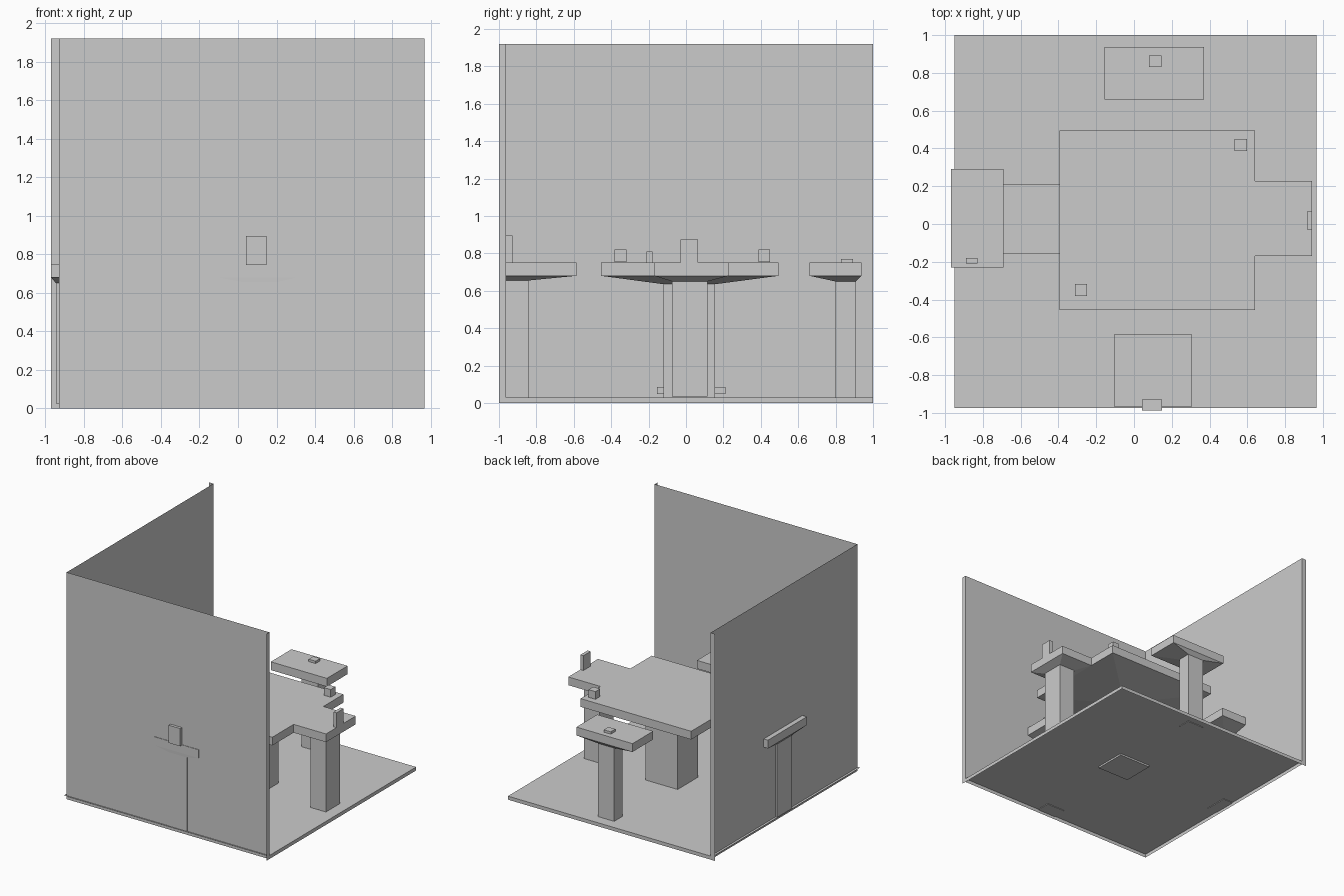
import bpy, bmesh

if "Cube" in bpy.data.objects:
    bpy.data.objects.remove(bpy.data.objects["Cube"])


def mesh_object(name, bm):
    bmesh.ops.recalc_face_normals(bm, faces=bm.faces)
    me = bpy.data.meshes.new(name)
    bm.to_mesh(me)
    bm.free()
    ob = bpy.data.objects.new(name, me)
    bpy.context.collection.objects.link(ob)
    return ob


def ring(bm, x, y, z):
    return [bm.verts.new((x[i], y[j], z)) for i, j in ((0, 0), (1, 0), (1, 1), (0, 1))]


def loft(name, sections):
    """Stack rectangular sections (x range, y range, z) into a closed solid."""
    bm = bmesh.new()
    rings = [ring(bm, *s) for s in sections]
    for a, b in zip(rings, rings[1:]):
        for i in range(4):
            j = (i + 1) % 4
            bm.faces.new((a[i], a[j], b[j], b[i]))
    bm.faces.new(rings[0])
    bm.faces.new(rings[-1])
    return mesh_object(name, bm)


def box(name, x, y, z):
    return loft(name, [(x, y, z[0]), (x, y, z[1])])


def pedestal_table(name, x, y, leg_x, leg_y, neck, foot):
    # slab top, shallow tapered underside, square leg
    loft(name, [(leg_x, leg_y, foot), (leg_x, leg_y, neck), (x, y, 0.68), (x, y, 0.75)])


def quad(bm, x, y, z):
    """Rectangle; exactly one of the ranges is a single number."""
    if not isinstance(z, tuple):
        pts = [(x[0], y[0], z), (x[1], y[0], z), (x[1], y[1], z), (x[0], y[1], z)]
    elif not isinstance(y, tuple):
        pts = [(x[0], y, z[0]), (x[1], y, z[0]), (x[1], y, z[1]), (x[0], y, z[1])]
    else:
        pts = [(x, y[0], z[0]), (x, y[1], z[0]), (x, y[1], z[1]), (x, y[0], z[1])]
    bm.faces.new([bm.verts.new(p) for p in pts])


def sheet(name, *quads):
    bm = bmesh.new()
    for q in quads:
        quad(bm, *q)
    mesh_object(name, bm)


# Open room shell: inner faces with end caps, no outer faces
H = 1.92
sheet("floor",
      ((-0.95, 0.967), (-0.973, 1.0), 0.03),
      (0.967, (-1.0, 1.0), (0.0, 0.03)),
      ((-0.97, 0.967), 1.0, (0.0, 0.03)))
sheet("front_wall",
      ((-0.93, 0.967), -0.963, (0.0, H)),
      (0.967, (-1.0, -0.963), (0.0, H)))
sheet("left_wall",
      (-0.93, (-0.963, 1.0), (0.0, H)),
      ((-0.97, -0.93), 1.0, (0.0, H)))

# Tables: top x, top y, leg x, leg y, neck height, foot height
tables = {
    "center_table": ((-0.395, 0.64), (-0.455, 0.495), (-0.03, 0.27), (-0.12, 0.155), 0.635, 0.015),
    "right_table": ((0.64, 0.943), (-0.17, 0.227), (0.73, 0.876), (-0.075, 0.115), 0.65, 0.035),
    "left_table": ((-0.97, -0.69), (-0.23, 0.29), (-0.945, -0.835), (-0.07, 0.13), 0.65, 0.025),
    "back_table": ((-0.155, 0.37), (0.66, 0.937), (0.037, 0.19), (0.798, 0.908), 0.65, 0.025),
    "front_table": ((-0.105, 0.307), (-0.967, -0.585), (0.03, 0.2), (-0.966, -0.843), 0.655, 0.025),
}
for name, spec in tables.items():
    pedestal_table(name, *spec)

# Low step between the left and centre tables
box("low_step", (-0.71, -0.38), (-0.155, 0.21), (0.048, 0.085))

# Small blocks on the table tops
box("left_block", (-0.89, -0.828), (-0.21, -0.18), (0.75, 0.81))
box("right_block", (0.915, 0.943), (-0.03, 0.065), (0.75, 0.875))
box("front_block", (0.042, 0.148), (-0.987, -0.928), (0.745, 0.895))
box("back_block", (0.08, 0.145), (0.83, 0.892), (0.75, 0.77))
box("center_block_a", (-0.313, -0.25), (-0.382, -0.318), (0.755, 0.82))
box("center_block_b", (0.533, 0.597), (0.387, 0.45), (0.755, 0.82))
